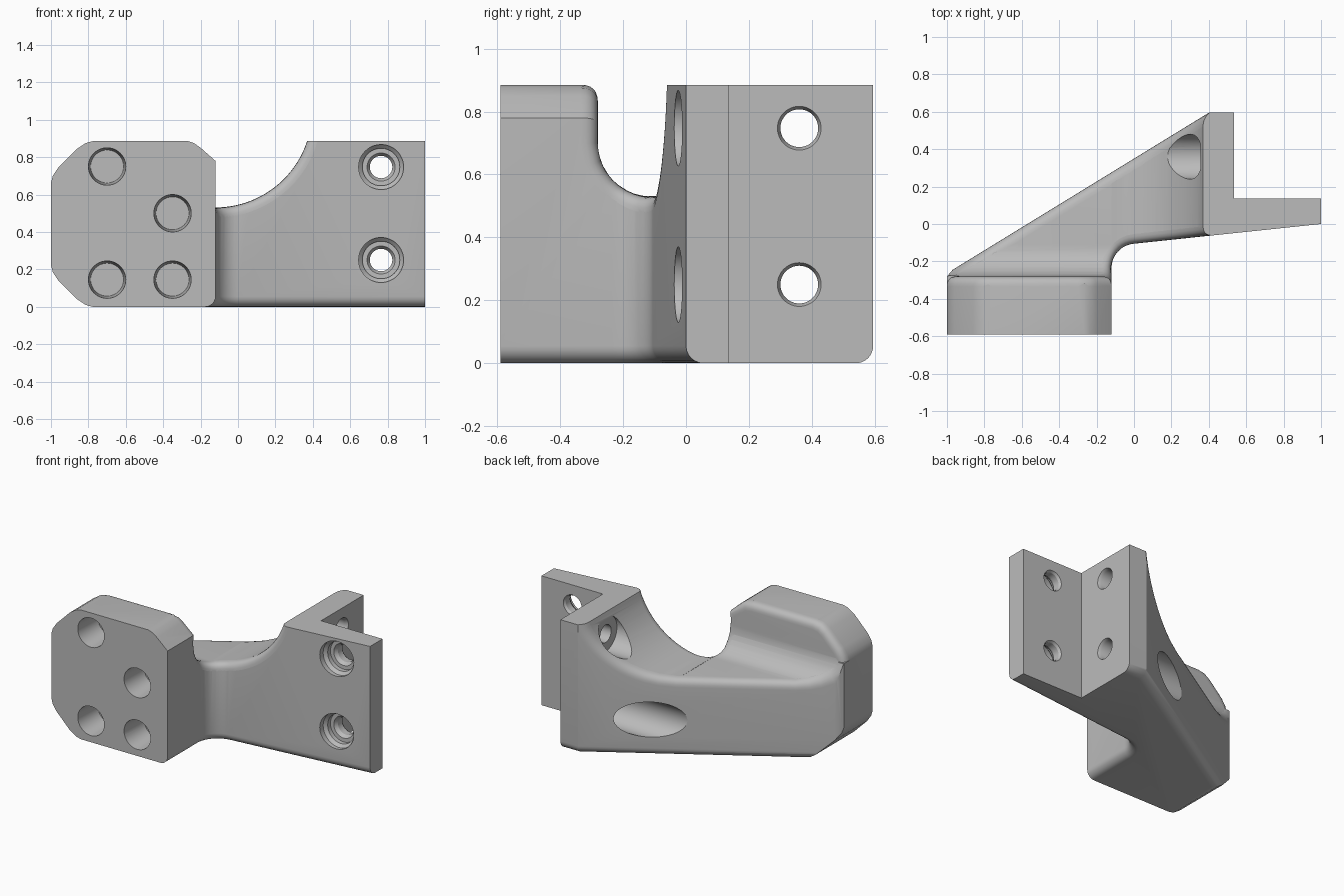
import bpy, bmesh
from math import sin, cos, pi, radians, sqrt
from mathutils import Vector

cube = bpy.data.objects.get("Cube")
if cube:
    bpy.data.objects.remove(cube, do_unlink=True)

TOP, FLOOR = 0.885, 0.53          # overall height, saddle floor
ARC_X, ARC_R = -0.12, 0.515       # saddle sweep up to the arm
FIL_Y, FIL_R = -0.11, 0.17        # saddle fillet against the block
SLOPE = 0.6131                    # back wall direction


def place(axis, a, b, t):
    return {"x": (t, a, b), "y": (a, t, b), "z": (a, b, t)}[axis]


def loft(name, rings):
    """Closed solid through a list of equal rings."""
    bm = bmesh.new()
    rows = [[bm.verts.new(p) for p in ring] for ring in rings]
    n = len(rows[0])
    for r0, r1 in zip(rows, rows[1:]):
        for i in range(n):
            j = (i + 1) % n
            bm.faces.new((r0[i], r0[j], r1[j], r1[i]))
    bm.faces.new(rows[0][::-1])
    bm.faces.new(rows[-1])
    if bm.calc_volume(signed=True) < 0:
        bmesh.ops.reverse_faces(bm, faces=bm.faces[:])
    mesh = bpy.data.meshes.new(name)
    bm.to_mesh(mesh)
    bm.free()
    obj = bpy.data.objects.new(name, mesh)
    bpy.context.collection.objects.link(obj)
    return obj


def prism(name, pts, axis, lo, hi):
    return loft(name, [[place(axis, a, b, t) for a, b in pts] for t in (lo, hi)])


def lathe(name, axis, a, b, profile, n=48):
    return loft(name, [[place(axis, a + r * cos(2 * pi * i / n), b + r * sin(2 * pi * i / n), t)
                        for i in range(n)] for t, r in profile])


def volume(mesh):
    bm = bmesh.new()
    bm.from_mesh(mesh)
    size = bm.calc_volume(signed=True)
    bm.free()
    return size


def boolean(target, tool, operation="DIFFERENCE"):
    """Apply a cut with the first solver that leaves a sound solid."""
    mod = target.modifiers.new("cut", "BOOLEAN")
    mod.operation, mod.object = operation, tool
    before = volume(target.data)
    for solver in ("EXACT", "MANIFOLD", "FLOAT"):
        mod.solver = solver
        bpy.context.view_layer.update()
        graph = bpy.context.evaluated_depsgraph_get()
        result = bpy.data.meshes.new_from_object(target.evaluated_get(graph))
        if 0.6 * before < volume(result) < 1.001 * before:
            target.data = result
            break
        bpy.data.meshes.remove(result)
    target.modifiers.clear()
    bpy.data.objects.remove(tool, do_unlink=True)


def arc(cx, cy, r, start, end, n):
    return [(cx + r * cos(radians(start + (end - start) * i / n)),
             cy + r * sin(radians(start + (end - start) * i / n))) for i in range(n + 1)]


def saddle(x, y):
    """Height of the saddle and its direction into the solid."""
    zf = za = FLOOR
    if y < FIL_Y:
        zf = FLOOR + FIL_R - sqrt(max(0, FIL_R ** 2 - (y - FIL_Y) ** 2))
    if x > ARC_X:
        za = FLOOR + ARC_R - sqrt(ARC_R ** 2 - (x - ARC_X) ** 2)
    if zf > za:
        return zf, Vector((0, y - FIL_Y, zf - FLOOR - FIL_R)).normalized()
    return za, Vector((max(0, x - ARC_X), 0, za - FLOOR - ARC_R)).normalized()


def rim_point(x, y, face):
    z, into = saddle(x, y)
    return Vector((x, y, z)), Vector(face).normalized(), into


def rim_cutter(name, path, size, steps=6):
    """Tube that rounds the edge running along the path."""
    rings = []
    for p, face, into in path:
        t1 = (into - face * into.dot(face)).normalized()
        t2 = (into * face.dot(into) - face).normalized()
        ring = [p - (t1 + t2) * 0.02]
        for i in range(steps + 1):
            u = i / steps
            ring.append(p + ((1 - u) ** 2 * t2 + u * u * t1) * size)
        rings.append(ring)
    return loft(name, rings)


# Plan of the whole bracket
inner = arc(0.01, -0.235, 0.13, 180, 96, 10)
plan = [(-1, -0.59), (-0.12, -0.59)] + inner + [
    (1, 0), (1, 0.135), (0.535, 0.135), (0.535, 0.595), (0.4, 0.595), (-0.97, -0.245), (-1, -0.28)]
body = prism("bracket_body", plan, "z", 0, TOP)

# Rounded lower edges
bm = bmesh.new()
bm.from_mesh(body.data)
lower = []
for e in bm.edges:
    m = (e.verts[0].co + e.verts[1].co) / 2
    flat_end = m.y < -0.58 or abs(m.x) > 0.995 or abs(m.x - 0.535) < 0.01 or abs(m.y - 0.135) < 0.01
    if max(v.co.z for v in e.verts) < 0.001 and not flat_end:
        lower.append(e)
bmesh.ops.bevel(bm, geom=lower, offset=0.055, offset_type="OFFSET", segments=6,
                profile=0.5, affect="EDGES", clamp_overlap=False)
bm.to_mesh(body.data)
bm.free()

# Saddle between block and arm
wall = [(-0.28, 1.2)] + arc(FIL_Y, FLOOR + FIL_R, FIL_R, 180, 270, 14) + [(1, FLOOR), (1, 1.2)]
sweep = [(-1.3, 0.4), (ARC_X, 0.4)] + arc(ARC_X, FLOOR + ARC_R + 0.001, ARC_R, -90, 0, 30) + [
    (ARC_X + ARC_R, 1.3), (-1.3, 1.3)]
saddle_cutter = prism("saddle_cutter", wall, "x", -1.2, 0.7)
boolean(saddle_cutter, prism("sweep_cutter", sweep, "y", -0.5, 1.2), "INTERSECT")
boolean(body, saddle_cutter)

# Chamfered block corners
corner = [(-1.1, -0.1), (-1.005, 0.24), (-0.99, 0.185), (-0.96, 0.14),
          (-0.86, 0.04), (-0.815, 0.01), (-0.76, -0.005)]
boolean(body, prism("lower_corner_cutter", corner, "y", -0.8, 0.8))
boolean(body, prism("upper_corner_cutter", [(x, TOP - z) for x, z in corner], "y", -0.8, 0.8))
right = [(-0.28, 0.89), (-0.235, 0.875), (-0.2, 0.85), (-0.115, 0.775), (-0.05, 0.95)]
boolean(body, prism("right_corner_cutter", right, "y", -0.8, -0.26))

# Rounded rim: block back edge, inner fillet, then arm front
outline = [(-1, 0.66, 180), (-0.99, 0.7, 160), (-0.96, 0.745, 145), (-0.86, 0.845, 125),
           (-0.815, 0.875, 108), (-0.76, TOP, 90), (-0.3, TOP, 90), (-0.235, 0.875, 70),
           (-0.2, 0.85, 50), (-0.12, 0.78, 22)]
front = [(Vector((x, -0.28, z)), Vector((cos(radians(a)), 0, sin(radians(a)))), Vector((0, -1, 0)))
         for x, z, a in outline]
front += [rim_point(-0.12, y, (1, 0, 0)) for y in (-0.28, -0.27, -0.255)]
front += [rim_point(x, y, (0.01 - x, -0.235 - y, 0)) for x, y in inner]
sweep_x = [ARC_X + ARC_R * sin(radians(a)) for a in range(18, 82, 5)]
front += [rim_point(x, -0.105 + 0.105 * x, (0.105, -1, 0)) for x in sweep_x]
boolean(body, rim_cutter("front_rim_cutter", front, 0.055))

# Rounded rim along the back wall
back_x = [-1.02, -0.98, -0.94, -0.88, -0.82, -0.75, -0.4, -0.12, -0.03] + sweep_x
back = [rim_point(x, 0.595 + SLOPE * (x - 0.4), (-SLOPE, 1, 0)) for x in back_x]
boolean(body, rim_cutter("back_rim_cutter", back, 0.055))

# Blind holes in the block
for x, z in ((-0.7, 0.75), (-0.35, 0.5), (-0.7, 0.145), (-0.35, 0.145)):
    boolean(body, lathe("block_hole", "y", x, z, [(-0.7, 0.1), (-0.59, 0.1), (-0.39, 0.088)]))

# Counterbored holes through the arm and the rear flange
for z in (0.25, 0.747):
    boolean(body, lathe("arm_hole", "y", 0.765, z, [
        (-0.2, 0.12), (0.0, 0.12), (0.02, 0.1), (0.05, 0.1), (0.051, 0.075),
        (0.075, 0.06), (0.12, 0.06), (0.136, 0.07), (0.2, 0.07)]))
    boolean(body, lathe("flange_hole", "x", 0.36, z, [
        (-0.2, 0.12), (0.355, 0.12), (0.356, 0.06), (0.515, 0.06), (0.536, 0.07), (0.6, 0.07)]))

# Grey finish with crisp edges
grey = bpy.data.materials.new("plain_grey")
grey.use_nodes = True
colour = (0.5, 0.5, 0.5, 1)
grey.diffuse_color = colour
grey.node_tree.nodes["Principled BSDF"].inputs["Base Color"].default_value = colour
body.data.materials.clear()
body.data.materials.append(grey)
bpy.ops.object.select_all(action="DESELECT")
body.select_set(True)
bpy.context.view_layer.objects.active = body
bpy.ops.object.shade_smooth_by_angle(angle=radians(30))
